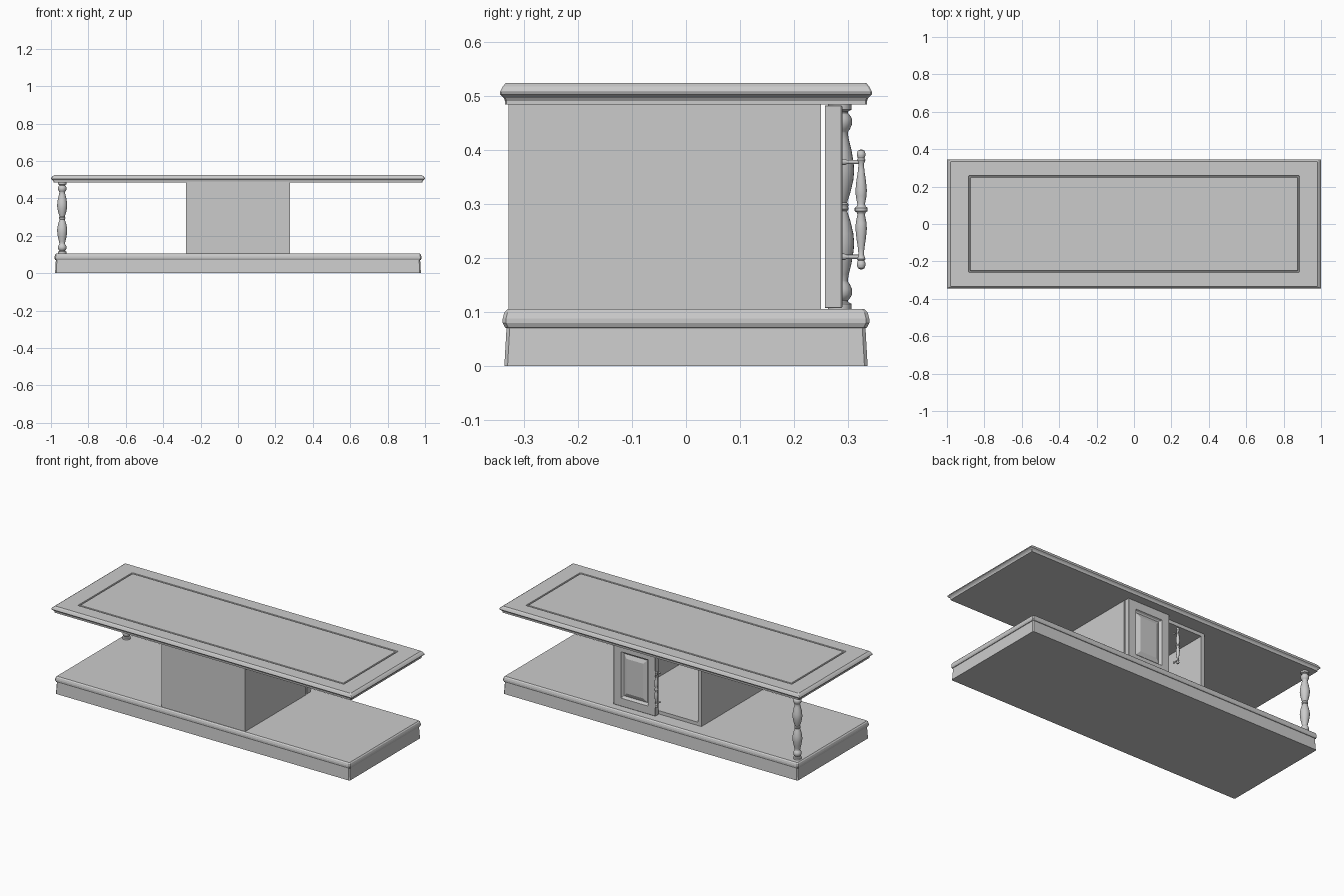
import bpy, bmesh, math
from mathutils import Matrix

if "Cube" in bpy.data.objects:
    bpy.data.objects.remove(bpy.data.objects["Cube"])


def finish(name, bm, matrix=None, smooth=False):
    bmesh.ops.recalc_face_normals(bm, faces=bm.faces)
    if matrix:
        bm.transform(matrix)
    me = bpy.data.meshes.new(name)
    bm.to_mesh(me)
    bm.free()
    ob = bpy.data.objects.new(name, me)
    bpy.context.collection.objects.link(ob)
    if smooth:
        bpy.ops.object.select_all(action='DESELECT')
        ob.select_set(True)
        bpy.context.view_layer.objects.active = ob
        bpy.ops.object.shade_smooth_by_angle(angle=math.radians(40))
    return ob


def skin(bm, loops):
    for a, b in zip(loops, loops[1:]):
        n = len(a)
        for i in range(n):
            bm.faces.new((a[i], a[(i + 1) % n], b[(i + 1) % n], b[i]))
    bm.faces.new(loops[0][::-1])
    bm.faces.new(loops[-1])


def rect_loft(name, rings, corner=0.005, matrix=None):
    """Stack of rectangles (half x, half y, z) with clipped corners."""
    bm = bmesh.new()
    loops = []
    for hx, hy, z in rings:
        c = corner
        pts = [(hx - c, -hy), (hx, -hy + c), (hx, hy - c), (hx - c, hy),
               (-hx + c, hy), (-hx, hy - c), (-hx, -hy + c), (-hx + c, -hy)]
        loops.append([bm.verts.new((x, y, z)) for x, y in pts])
    skin(bm, loops)
    return finish(name, bm, matrix)


def lathe(name, profile, matrix, sides=24):
    """Turned part from (radius, z) points."""
    bm = bmesh.new()
    loops = [[bm.verts.new((r * math.cos(2 * math.pi * i / sides),
                            r * math.sin(2 * math.pi * i / sides), z))
              for i in range(sides)] for r, z in profile]
    skin(bm, loops)
    return finish(name, bm, matrix, True)


def mirrored(half):
    """Half profile (from the middle upwards) mirrored about z = 0."""
    return [(r, -z) for r, z in reversed(half)] + half


def board(name, x0, x1, y0, y1, z0, z1):
    bm = bmesh.new()
    bmesh.ops.create_cube(bm, size=1)
    bm.transform(Matrix.Translation(((x0 + x1) / 2, (y0 + y1) / 2, (z0 + z1) / 2))
                 @ Matrix.Diagonal((x1 - x0, y1 - y0, z1 - z0, 1)))
    return finish(name, bm)


# Plinth with a rounded moulding along its upper edge
rect_loft("plinth", [(.978, .337, 0), (.974, .333, .07), (.977, .336, .071),
                     (.981, .340, .079), (.981, .340, .088), (.978, .337, .099),
                     (.972, .331, .105)], corner=.006)

# Table top with moulded rim and an engraved rectangular groove
rect_loft("table_top", [(.987, .336, .485), (.987, .336, .491), (.991, .338, .497),
                        (1, .345, .504), (1, .345, .508), (.992, .340, .518),
                        (.982, .334, .525), (.884, .258, .525), (.882, .256, .519),
                        (.876, .250, .519), (.874, .248, .525)], corner=.003)

# Cabinet carcass, open towards the rear side
for side, s in (("left", -1), ("right", 1)):
    xs = sorted((s * .278, s * .254))
    board(side + "_cabinet_side", *xs, -.324, .25, .105, .485)
board("cabinet_closed_panel", -.278, .278, -.329, -.305, .105, .485)
board("cabinet_floor", -.254, .254, -.305, .25, .105, .125)
board("cabinet_ceiling", -.254, .254, -.305, .25, .465, .485)

# Door with a recessed frame and a raised centre field
rect_loft("door", [(.139, .188, 0), (.139, .188, .030), (.137, .186, .032),
                   (.090, .139, .032), (.085, .134, .022), (.078, .127, .018),
                   (.055, .104, .028), (.052, .101, .028)], corner=.001,
          matrix=Matrix.Translation((.140, .258, .295)) @ Matrix.Rotation(-math.pi / 2, 4, 'X'))

# Turned corner column
column = [(.016, .001), (.017, .004), (.014, .008), (.016, .014), (.021, .030),
          (.0255, .050), (.027, .066), (.026, .082), (.022, .105), (.017, .125),
          (.015, .137), (.016, .140), (.019, .144), (.023, .153), (.023, .163),
          (.019, .170), (.015, .174), (.016, .177), (.022, .180), (.022, .190)]
lathe("corner_column", mirrored(column), Matrix.Translation((-.94, .285, .295)))

# Turned door handle with two mounting pegs
handle = [(.012, .001), (.012, .003), (.008, .006), (.007, .010), (.010, .025),
          (.0105, .036), (.009, .052), (.006, .072), (.005, .084), (.007, .089),
          (.008, .092), (.006, .095), (.008, .100), (.008, .104), (.006, .109), (.002, .111)]
lathe("door_handle", mirrored(handle), Matrix.Translation((-.03, .325, .290)), 16)
for label, z in (("lower", .202), ("upper", .378)):
    lathe(label + "_handle_peg", [(.006, 0), (.006, .004), (.004, .008), (.004, .035)],
          Matrix.Translation((-.03, .290, z)) @ Matrix.Rotation(-math.pi / 2, 4, 'X'), 12)
